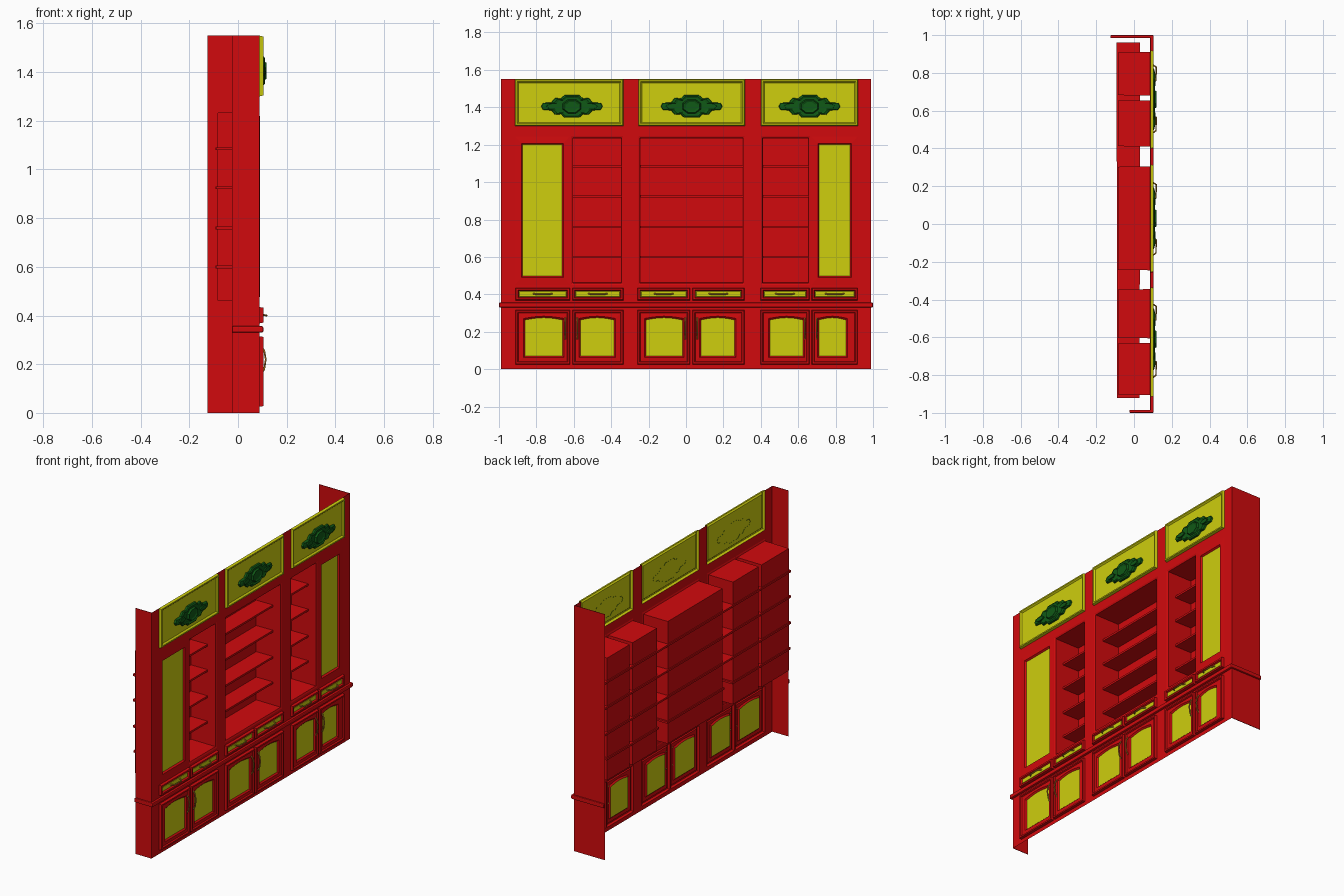
import bpy, bmesh, math

if "Cube" in bpy.data.objects:
    bpy.data.objects.remove(bpy.data.objects["Cube"])


def material(name, rgb):
    m = bpy.data.materials.new(name)
    m.use_nodes = True
    m.diffuse_color = (*rgb, 1)
    m.node_tree.nodes["Principled BSDF"].inputs["Base Color"].default_value = (*rgb, 1)
    return m


RED = material("red_lacquer", (0.64, 0.003, 0.004))
YELLOW = material("yellow_panel", (0.62, 0.62, 0.004))
GREEN = material("dark_green_carving", (0.005, 0.1, 0.008))
BRASS = material("brass_handle", (0.5, 0.22, 0.02))

FRONT, BACK, TOP, SIDE = 0.088, -0.085, 1.55, 0.985


def finish(bm, name, mats):
    mesh = bpy.data.meshes.new(name)
    bm.to_mesh(mesh)
    bm.free()
    for m in mats:
        mesh.materials.append(m)
    ob = bpy.data.objects.new(name, mesh)
    bpy.context.collection.objects.link(ob)
    return ob


def box(name, x, y, z, mat, bevel=0):
    bm = bmesh.new()
    bmesh.ops.create_cube(bm, size=1)
    for v in bm.verts:
        for i, (lo, hi) in enumerate((x, y, z)):
            v.co[i] = lo if v.co[i] < 0 else hi
    ob = finish(bm, name, [mat])
    if bevel:
        mod = ob.modifiers.new("rounding", "BEVEL")
        mod.width, mod.segments = bevel, 2
    return ob


def outline(y0, y1, z0, z1, arch=0, inset=0, steps=8):
    """Rectangle, counterclockwise from the front, with an optional arched top."""
    y0, y1, z0, z1 = y0 + inset, y1 - inset, z0 + inset, z1 - inset
    pts = [(y0, z0), (y1, z0)]
    for i in range(steps + 1):
        t = i / steps
        pts.append((y1 + (y0 - y1) * t, z1 - arch * (1 - math.sin(math.pi * t))))
    return pts


def loft(name, loops, mats, inner_from=99):
    """Bridge nested outlines, each (points, x), and cap the last one."""
    bm = bmesh.new()
    rows = [[bm.verts.new((x, y, z)) for y, z in pts] for pts, x in loops]
    for k, (a, b) in enumerate(zip(rows, rows[1:])):
        for i in range(len(a)):
            j = (i + 1) % len(a)
            bm.faces.new((a[i], a[j], b[j], b[i])).material_index = int(k >= inner_from)
    bm.faces.new(rows[-1]).material_index = len(mats) - 1
    return finish(bm, name, mats)


def sheet(name, y, z, holes):
    """Front sheet on one plane with rectangular openings."""
    ys = sorted({*y, *(v for h in holes for v in h[:2])})
    zs = sorted({*z, *(v for h in holes for v in h[2:])})
    bm = bmesh.new()
    grid = [[bm.verts.new((FRONT, a, b)) for b in zs] for a in ys]
    for i in range(len(ys) - 1):
        for j in range(len(zs) - 1):
            cy, cz = (ys[i] + ys[i + 1]) / 2, (zs[j] + zs[j + 1]) / 2
            if not any(h[0] < cy < h[1] and h[2] < cz < h[3] for h in holes):
                bm.faces.new((grid[i][j], grid[i + 1][j], grid[i + 1][j + 1], grid[i][j + 1]))
    return finish(bm, name, [RED])


def handle(name, path):
    curve = bpy.data.curves.new(name, "CURVE")
    curve.dimensions = "3D"
    curve.bevel_depth, curve.bevel_resolution = 0.004, 1
    curve.use_fill_caps = True
    sp = curve.splines.new("POLY")
    sp.points.add(len(path) - 1)
    for p, co in zip(sp.points, path):
        p.co = (*co, 1)
    curve.materials.append(BRASS)
    bpy.context.collection.objects.link(bpy.data.objects.new(name, curve))


# Layout: three sections, bays behind them, and pairs of doors and drawers
sections = [(-0.915, -0.335), (-0.255, 0.315), (0.40, 0.92)]
bays = [(-0.915, -0.62), (-0.615, -0.335), (-0.255, 0.315), (0.40, 0.665), (0.67, 0.92)]
units = [(-0.912, -0.62), (-0.608, -0.335), (-0.26, 0.022), (0.034, 0.312),
         (0.398, 0.66), (0.672, 0.918)]
windows = [(-0.86, -0.66), (-0.565, -0.385), (-0.215, -0.02), (0.08, 0.26),
           (0.45, 0.625), (0.71, 0.855)]
BAY_Z, DOOR_Z, DRAWER_Z, HEAD_Z = (0.45, 1.245), (0.025, 0.315), (0.368, 0.435), (1.30, TOP)

# Front wall and the two end panels
sheet("front_wall", (-SIDE, SIDE), (0, TOP),
      [(*s, *HEAD_Z) for s in sections] + [(*b, *BAY_Z) for b in bays]
      + [(*u, *DOOR_Z) for u in units])
box("right_end_panel", (-0.025, FRONT), (-SIDE - 0.003, -SIDE), (0, TOP), RED)
box("left_end_panel", (-0.125, FRONT), (SIDE, SIDE + 0.003), (0, TOP), RED)

# Waist moulding wrapping the front and both ends
WAIST = (0.33, 0.356)
box("waist_moulding_front", (0.086, 0.104), (-1, 1), WAIST, RED, 0.006)
box("waist_moulding_right", (-0.025, 0.1), (-1, -SIDE), WAIST, RED, 0.005)
box("waist_moulding_left", (-0.125, 0.1), (SIDE, 1), WAIST, RED, 0.005)

# Recessed bays, tapering towards the back
for i, b in enumerate(bays):
    loft(f"bay_{i}", [(outline(*b, *BAY_Z), FRONT),
                      (outline(*b, *BAY_Z, inset=0.01), FRONT - 0.004),
                      (outline(*b, *BAY_Z, inset=0.012), BACK)], [RED])

# Shelves; the upper three run through the bay walls
for z in (0.60, 0.76, 0.925, 1.085):
    spans = [(-0.92, -0.285), (-0.32, 0.36), (0.33, 0.96)] if z > 0.7 else sections
    for i, s in enumerate(spans):
        back = BACK - 0.005 - 0.001 * i
        box(f"shelf_{i}", (back, 0.03 + 0.001 * i), s, (z - 0.006, z + 0.006), RED)

# Tall upper cabinet doors
for i, (d, w) in enumerate([(bays[0], (-0.88, -0.655)), (bays[-1], (0.705, 0.885))]):
    loft(f"tall_door_{i}", [(outline(*d, *BAY_Z), FRONT),
                            (outline(*w, 0.49, 1.207), FRONT + 0.002),
                            (outline(*w, 0.49, 1.207, inset=0.007), FRONT - 0.008)],
         [RED, YELLOW])

# Lower doors with arched windows, and drawers above them
for i, (u, w) in enumerate(zip(units, windows)):
    win = (*w, 0.07, 0.275)
    loft(f"lower_door_{i}", [(outline(*u, *DOOR_Z), FRONT),
                             (outline(*u, *DOOR_Z, inset=0.003), 0.104),
                             (outline(*u, *DOOR_Z, inset=0.012), 0.104),
                             (outline(*u, *DOOR_Z, inset=0.016), 0.096),
                             (outline(*win, 0.012, -0.008), 0.098),
                             (outline(*win, 0.012), 0.09)], [RED, YELLOW])
    loft(f"drawer_{i}", [(outline(*u, *DRAWER_Z), FRONT),
                         (outline(*u, *DRAWER_Z, inset=0.003), 0.104),
                         (outline(*u, *DRAWER_Z, inset=0.013), 0.104),
                         (outline(*u, *DRAWER_Z, inset=0.018), 0.094),
                         (outline(*u, *DRAWER_Z, inset=0.021), 0.098)],
         [RED, YELLOW], inner_from=3)
    # Bowed handles
    mid = sum(u) / 2
    handle(f"drawer_handle_{i}", [(0.096, mid - 0.05, 0.404), (0.116, mid - 0.035, 0.4),
                                  (0.118, mid + 0.035, 0.4), (0.096, mid + 0.05, 0.404)])
    hy = u[1] - 0.026 if i % 2 == 0 else u[0] + 0.026
    handle(f"door_handle_{i}", [(0.096, hy, 0.16), (0.108, hy, 0.18), (0.114, hy, 0.22),
                                (0.108, hy, 0.255), (0.096, hy, 0.275)])

# Header panels with a framed border and a carved ornament
half = [(0.165, 0), (0.155, 0.018), (0.11, 0.022), (0.09, 0.045), (0.06, 0.042), (0.04, 0.06)]
upper = half + [(-y, z) for y, z in reversed(half)]
carving = upper + [(y, -z) for y, z in reversed(upper[1:-1])]
for i, s in enumerate(sections):
    loft(f"header_panel_{i}", [(outline(*s, *HEAD_Z), FRONT),
                               (outline(*s, *HEAD_Z, inset=0.004), 0.104),
                               (outline(*s, *HEAD_Z, inset=0.012), 0.104),
                               (outline(*s, *HEAD_Z, inset=0.02), 0.095)], [YELLOW])
    mid = sum(s) / 2 + (0.015 if i == 0 else 0)

    def ring(scale, shape=carving):
        return [(mid + y * scale, 1.405 + z * scale) for y, z in shape]

    loft(f"carving_{i}", [(ring(1), 0.094), (ring(0.98), 0.106), (ring(0.86), 0.111),
                          (ring(0.74), 0.107)], [GREEN])
    # Central boss and the leaf on each wing
    boss = [(0.055 * math.cos(a), 0.042 * math.sin(a))
            for a in (math.tau * (k + 0.5) / 8 for k in range(8))]
    loft(f"carving_boss_{i}", [(ring(1, boss), 0.105), (ring(0.85, boss), 0.118),
                               (ring(0.6, boss), 0.113)], [GREEN])
    for sign in (-1, 1):
        leaf = [(sign * 0.105 + 0.034 * math.cos(a), 0.014 * math.sin(a))
                for a in (math.tau * k / 6 for k in range(6))]
        loft(f"carving_leaf_{i}", [(ring(1, leaf), 0.105), (ring(0.98, leaf), 0.115)], [GREEN])
